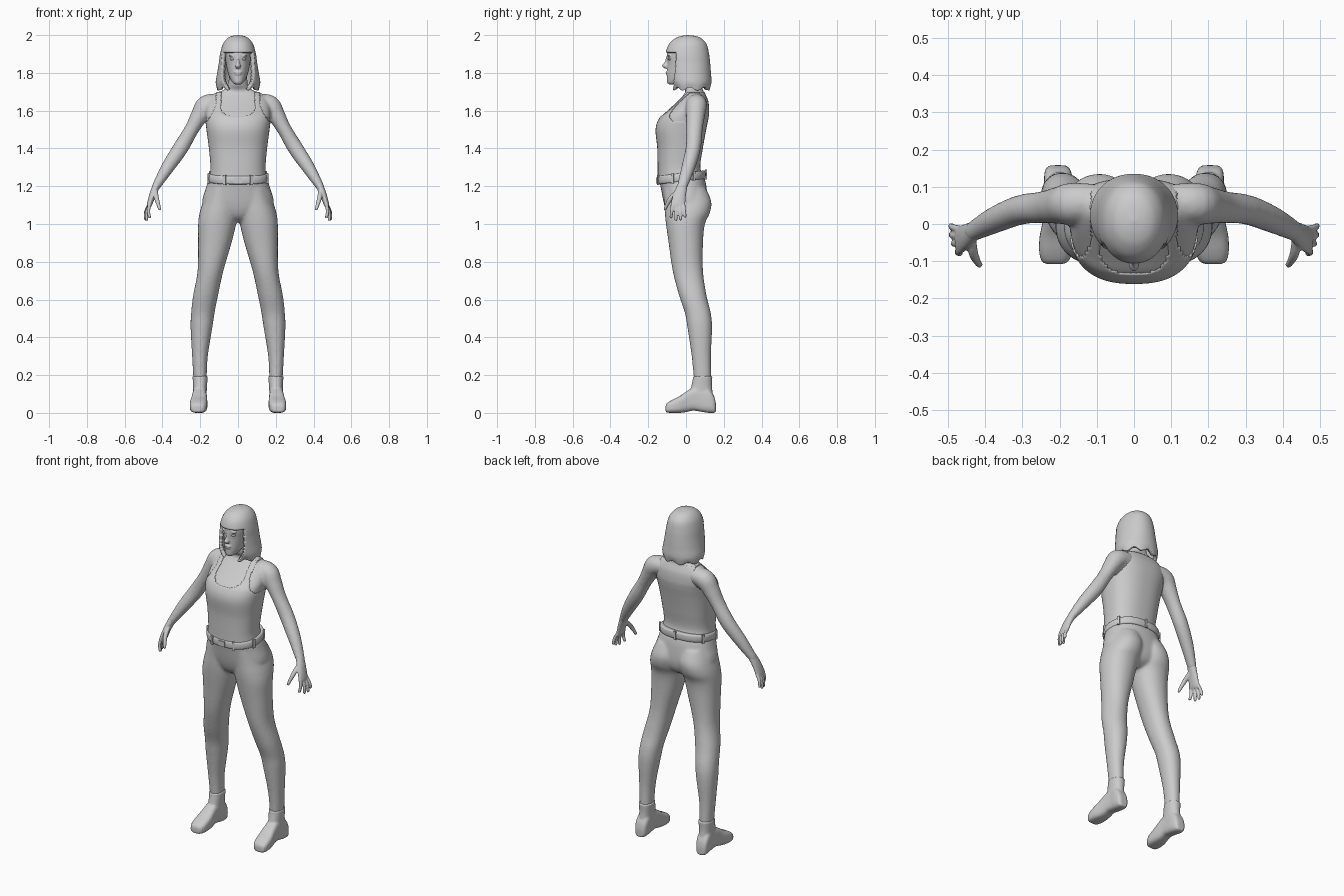
import bpy, bmesh, math
from mathutils import Vector, Matrix

if "Cube" in bpy.data.objects:
    bpy.data.objects.remove(bpy.data.objects["Cube"])


def crom(rows, sub):
    """Catmull-Rom resampling of a list of equal length tuples."""
    out = []
    for i in range(len(rows) - 1):
        a, b, c, d = (rows[min(max(i + k, 0), len(rows) - 1)] for k in (-1, 0, 1, 2))
        for s in range(sub):
            t = s / sub
            out.append([0.5 * (2 * q + (r - p) * t + (2 * p - 5 * q + 4 * r - w) * t * t
                               + (3 * q - p - 3 * r + w) * t ** 3)
                        for p, q, r, w in zip(a, b, c, d)])
    return out + [list(rows[-1])]


def loft(bm, rings, cap=True):
    vs = [[bm.verts.new(p) for p in r] for r in rings]
    n = len(vs[0])
    for a, b in zip(vs, vs[1:]):
        for i in range(n):
            bm.faces.new((a[i], a[(i + 1) % n], b[(i + 1) % n], b[i]))
    if cap:
        bm.faces.new(vs[0])
        bm.faces.new(vs[-1])


def oval(n, p):
    f = lambda v: math.copysign(abs(v) ** (2 / p), v)
    return [(f(math.cos(2 * math.pi * i / n)), f(math.sin(2 * math.pi * i / n))) for i in range(n)]


def stack(bm, rows, n=32, p=2.0, sub=4, cap=True, axis='z', side=1, grow=0.0):
    """Rows: level, u min, u max, v min, v max. Axis z: u,v = x,y. Axis y: u,v = x,z."""
    rings = []
    for h, u0, u1, v0, v1 in crom(rows, sub):
        ring = []
        for c, s in oval(n, p):
            u = side * ((u0 + u1) / 2 + ((u1 - u0) / 2 + grow) * c)
            v = (v0 + v1) / 2 + ((v1 - v0) / 2 + grow) * s
            ring.append((u, v, h) if axis == 'z' else (u, h, v))
        rings.append(ring)
    loft(bm, rings, cap)


def tube(bm, pts, n=20, sub=4, side=1):
    """Points: x, y, z, radius across, radius along y."""
    pts = crom(pts, sub)
    rings = []
    for i, q in enumerate(pts):
        t = (Vector(pts[min(i + 1, len(pts) - 1)][:3]) - Vector(pts[max(i - 1, 0)][:3])).normalized()
        v = (Vector((0, 1, 0)) - t * t.y).normalized()
        u = v.cross(t)
        ring = [Vector(q[:3]) + u * q[3] * c + v * q[4] * s for c, s in oval(n, 2)]
        rings.append([(side * w.x, w.y, w.z) for w in ring])
    loft(bm, rings)


def ball(bm, loc, size):
    m = Matrix.Translation(loc) @ Matrix.Diagonal((*size, 1))
    bmesh.ops.create_uvsphere(bm, u_segments=16, v_segments=10, radius=1, matrix=m)


def finish(bm, name, voxel=0, smooth=3, thick=0, flat=False):
    bmesh.ops.recalc_face_normals(bm, faces=bm.faces)
    me = bpy.data.meshes.new(name)
    for f in bm.faces:
        f.smooth = not flat
    bm.to_mesh(me)
    bm.free()
    ob = bpy.data.objects.new(name, me)
    bpy.context.collection.objects.link(ob)
    if thick:
        m = ob.modifiers.new('thickness', 'SOLIDIFY')
        m.thickness, m.offset = thick, -1
    if voxel:
        m = ob.modifiers.new('merge', 'REMESH')
        m.mode, m.voxel_size, m.use_smooth_shade = 'VOXEL', voxel, True
        m = ob.modifiers.new('soften', 'SMOOTH')
        m.factor, m.iterations = 0.5, smooth
    return ob


def sym(z, r, y0, y1):
    return (z, -r, r, y0, y1)


# Upper body skin: chest, shoulders, neck and both arms merged
torso = [sym(1.235, .150, -.146, .095), sym(1.30, .142, -.146, .072), sym(1.40, .150, -.148, .085),
         sym(1.50, .163, -.157, .103), sym(1.56, .170, -.138, .115), sym(1.60, .172, -.098, .119),
         sym(1.65, .160, -.045, .114), sym(1.69, .125, -.008, .098), sym(1.71, .075, -.004, .09),
         sym(1.74, .052, -.022, .075), sym(1.80, .048, -.03, .075)]
arm = [(.10, .06, 1.642, .045, .048), (.165, .055, 1.628, .056, .056), (.203, .05, 1.575, .047, .05),
       (.246, .045, 1.50, .038, .043), (.305, .038, 1.40, .041, .040), (.372, .012, 1.30, .035, .036),
       (.43, -.018, 1.205, .023, .028), (.437, -.022, 1.19, .02, .026)]
bm = bmesh.new()
stack(bm, torso[2:], n=48, p=2.4)
for s in (1, -1):
    tube(bm, arm, n=28, side=s)
finish(bm, 'upper_body', voxel=.008, smooth=6)

# Hands: palm, four fingers, thumb
bm = bmesh.new()
tips = [(.494, -.004, 1.035), (.493, -.028, 1.02), (.485, -.053, 1.017), (.468, -.08, 1.03)]
for s in (1, -1):
    tube(bm, [(.428, -.017, 1.21, .021, .026), (.45, -.032, 1.16, .018, .033),
              (.468, -.043, 1.105, .014, .038), (.473, -.046, 1.088, .009, .034)], side=s)
    for k, t in enumerate(tips):
        b = Vector((.468, -.014 - .019 * k, 1.105))
        e = Vector(t)
        m = b.lerp(e, .5) + Vector((.006, 0, 0))
        tube(bm, [(*b, .010, .010), (*m, .009, .009), (*b.lerp(e, .93), .008, .008), (*e, .003, .003)],
             n=12, side=s)
    tube(bm, [(.437, -.035, 1.18, .012, .012), (.432, -.078, 1.14, .013, .013),
              (.421, -.102, 1.10, .010, .010), (.415, -.11, 1.08, .008, .008),
              (.413, -.112, 1.072, .003, .003)], n=12, side=s)
finish(bm, 'hands', voxel=.004, smooth=3)

# Tank top: the torso shell, trimmed at neckline and armholes
bm = bmesh.new()
stack(bm, torso[:9], n=128, p=2.4, sub=9, cap=False, grow=.004)
cut = []
for f in bm.faces:
    c = f.calc_center_median()
    x = abs(c.x)
    neck = c.y < .05 and x < .09 and c.z > 1.57 + .03 * (x / .09) ** 4
    hole = c.z > 1.545 and x > .115 + .05 * max(0, (1.66 - c.z) / .115) ** 2
    if neck or hole or c.z > 1.70:
        cut.append(f)
bmesh.ops.delete(bm, geom=cut, context='FACES')
finish(bm, 'tank_top', thick=.005)

# Trousers: hips and two legs merged
leg = [(.175, .166, .236, .042, .134), (.30, .160, .243, .03, .132), (.45, .136, .251, .008, .138),
       (.53, .124, .248, -.006, .131), (.62, .106, .238, -.036, .109), (.75, .078, .214, -.07, .09),
       (.90, .034, .211, -.092, .09), (1.0, .010, .211, -.106, .10), (1.06, .0, .203, -.112, .127),
       (1.12, -.005, .185, -.115, .134), (1.19, .0, .160, -.12, .105)]
bm = bmesh.new()
for s in (1, -1):
    stack(bm, leg, n=36, p=2.15, side=s)
stack(bm, [sym(1.01, .03, -.05, .05), sym(1.04, .11, -.09, .095), sym(1.10, .188, -.115, .115),
           sym(1.20, .167, -.135, .108), sym(1.25, .151, -.146, .096)], n=48, p=2.3)
finish(bm, 'trousers', voxel=.009, smooth=4)

# Belt, tilted down towards the front, with loops and buckle
tilt = lambda y: 1.25 + .12 * y
bm = bmesh.new()
stack(bm, [sym(-.022, .150, -.142, .09), sym(-.02, .158, -.152, .102), sym(0, .161, -.155, .105),
           sym(.02, .156, -.152, .102), sym(.022, .145, -.14, .09)], n=64, p=2.4, sub=3)
for v in bm.verts:
    v.co.z += tilt(v.co.y)
finish(bm, 'belt')
bm = bmesh.new()
for a in (-115, -65, -20, 30, 90, 150, 200):
    c, s = math.cos(math.radians(a)), math.sin(math.radians(a))
    f = (abs(c) ** 2.4 + abs(s) ** 2.4) ** (-1 / 2.4)
    x, y = .161 * c * f, -.025 + .13 * s * f
    m = Matrix.Translation((x, y, tilt(y))) @ Matrix.Rotation(math.radians(a), 4, 'Z')
    bmesh.ops.create_cube(bm, size=1, matrix=m @ Matrix.Diagonal((.01, .014, .052, 1)))
finish(bm, 'belt_loops', flat=True)
bm = bmesh.new()
m = Matrix.Translation((0, -.155, tilt(-.155)))
bmesh.ops.create_cube(bm, size=1, matrix=m @ Matrix.Diagonal((.04, .008, .032, 1)))
finish(bm, 'buckle', flat=True)

# Ankle boots
foot = [(-.108, .195, .232, .008, .035), (-.102, .178, .247, .002, .05), (-.075, .165, .255, 0, .068),
        (-.035, .162, .254, 0, .088), (.0, .163, .247, .004, .112), (.04, .166, .242, .012, .135),
        (.08, .165, .24, .006, .14), (.12, .165, .242, 0, .13), (.148, .172, .238, 0, .09),
        (.158, .185, .225, .004, .05)]
shaft = [(.04, .17, .238, .02, .148), (.10, .166, .238, .02, .142), (.14, .164, .238, .028, .138),
         (.18, .161, .240, .036, .139), (.195, .160, .241, .036, .140)]
bm = bmesh.new()
for s in (1, -1):
    stack(bm, foot, n=32, p=3.2, axis='y', side=s)
    stack(bm, shaft, n=32, p=2.2, side=s)
finish(bm, 'ankle_boots', voxel=.006, smooth=2)

# Head with nose, lips and brows merged
bm = bmesh.new()
stack(bm, [sym(1.738, .014, -.088, -.05), sym(1.748, .028, -.099, -.02), sym(1.77, .042, -.101, .03),
           sym(1.80, .054, -.101, .08), sym(1.85, .064, -.099, .1), sym(1.90, .070, -.101, .11),
           sym(1.95, .066, -.085, .095), sym(1.98, .035, -.05, .06)], n=40, p=2.15)
stack(bm, [sym(1.89, .006, -.102, -.08), sym(1.855, .009, -.115, -.08), sym(1.837, .015, -.128, -.08),
           sym(1.824, .011, -.114, -.08)], n=16)
ball(bm, (0, -.099, 1.804), (.022, .009, .005))
ball(bm, (0, -.098, 1.794), (.019, .009, .006))
for s in (1, -1):
    ball(bm, (s * .03, -.09, 1.891), (.02, .008, .005))
finish(bm, 'head', voxel=.004, smooth=2)
bm = bmesh.new()
for s in (1, -1):
    ball(bm, (s * .029, -.085, 1.873), (.013, .012, .007))
finish(bm, 'eyes')

# Bobbed hair: a shell with the face opening cut below the fringe
bm = bmesh.new()
stack(bm, [sym(2.0, .004, .005, .013), sym(1.994, .036, -.03, .055), sym(1.98, .06, -.062, .085),
           sym(1.95, .081, -.092, .11), sym(1.90, .095, -.108, .122), sym(1.85, .102, -.105, .128),
           sym(1.80, .110, -.1, .132), sym(1.75, .118, -.09, .135), sym(1.715, .112, -.075, .128)],
      n=96, p=2.1, sub=6, cap=False)
top = min(bm.verts, key=lambda v: -v.co.z).co.z
bm.faces.new([v for v in bm.verts if abs(v.co.z - top) < 1e-6])
cut = [f for f in bm.faces if f.calc_center_median().z < 1.912
       and f.calc_center_median().y < -.05 - .02 * (1.9 - f.calc_center_median().z) / .2]
bmesh.ops.delete(bm, geom=cut, context='FACES')
for v in bm.verts:
    if v.co.z < 1.76:
        a = math.atan2(v.co.y, v.co.x)
        v.co.z += .008 * math.sin(9 * a) * (1.76 - v.co.z) / .045
finish(bm, 'hair', thick=.022)
